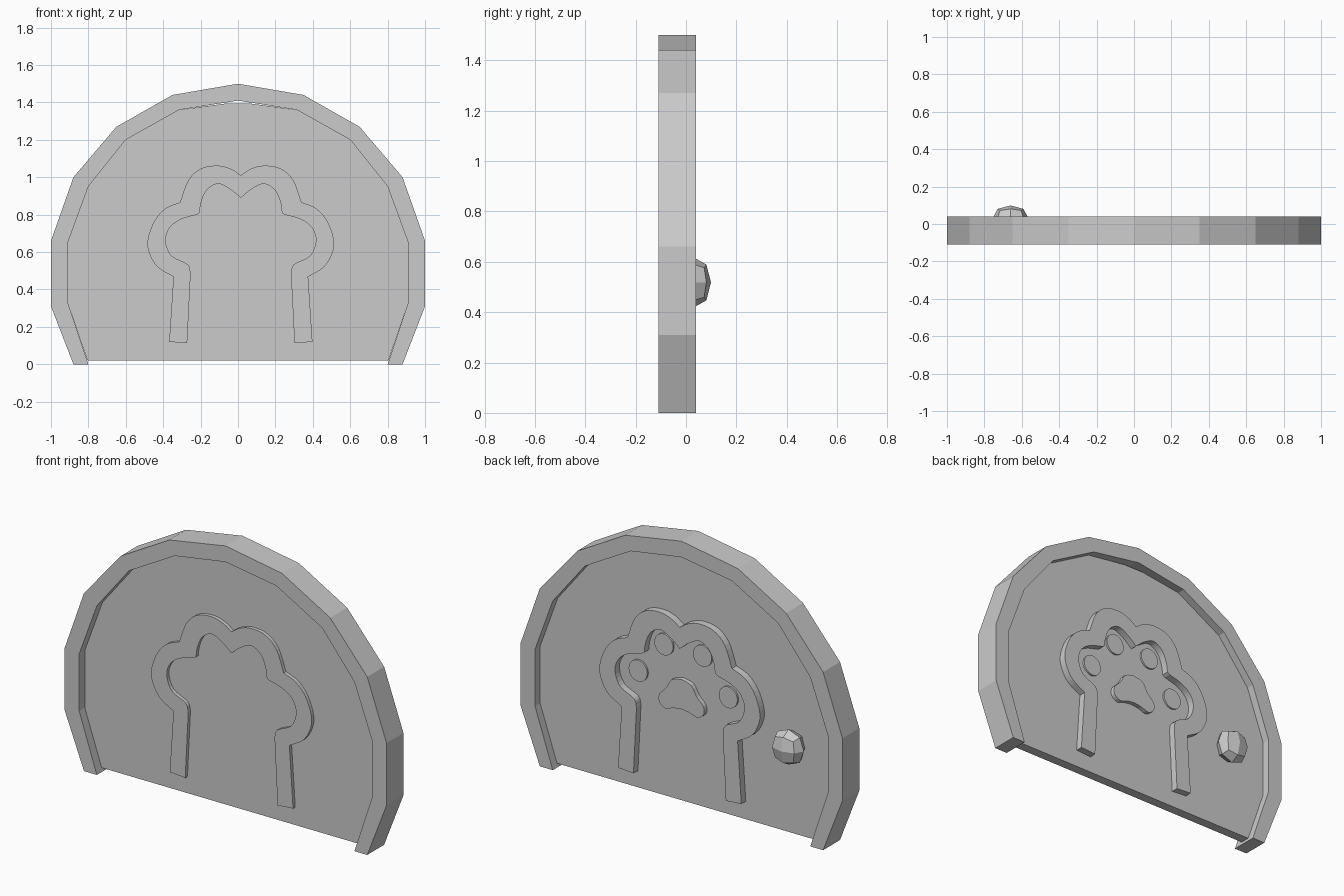
import bpy, bmesh, math
from mathutils import Vector

cube = bpy.data.objects.get("Cube")
if cube:
    bpy.data.objects.remove(cube, do_unlink=True)

grey = bpy.data.materials.new("plain_grey")
grey.use_nodes = True
grey.diffuse_color = (0.6, 0.6, 0.6, 1)
grey.node_tree.nodes["Principled BSDF"].inputs["Base Color"].default_value = (0.6, 0.6, 0.6, 1)

PAW_X = 0.015  # symmetry line of the paw motif


def finish(name, bm):
    bmesh.ops.recalc_face_normals(bm, faces=bm.faces)
    mesh = bpy.data.meshes.new(name)
    bm.to_mesh(mesh)
    bm.free()
    mesh.materials.append(grey)
    obj = bpy.data.objects.new(name, mesh)
    bpy.context.collection.objects.link(obj)
    return obj


def plate(name, outline, y0, y1, cx=0.0):
    """Extrude an (x, z) outline from y0 to y1."""
    bm = bmesh.new()
    face = bm.faces.new([bm.verts.new((cx + x, y0, z)) for x, z in outline])
    ext = bmesh.ops.extrude_face_region(bm, geom=[face])
    verts = [v for v in ext["geom"] if isinstance(v, bmesh.types.BMVert)]
    bmesh.ops.translate(bm, vec=(0, y1 - y0, 0), verts=verts)
    return finish(name, bm)


def flip(points):
    return [(-x, z) for x, z in reversed(points)]


def smooth(points, steps=4):
    """Catmull-Rom curve through the points."""
    p = [Vector(q) for q in points]
    p = [2 * p[0] - p[1]] + p + [2 * p[-1] - p[-2]]
    out = []
    for a, b, c, d in zip(p, p[1:], p[2:], p[3:]):
        for i in range(steps):
            t = i / steps
            out.append(0.5 * (2 * b + (c - a) * t + (2 * a - 5 * b + 4 * c - d) * t**2
                              + (3 * b - a - 3 * c + d) * t**3))
    return [tuple(q) for q in out] + [tuple(points[-1])]


# Arched frame: a band between two faceted outlines, open at the bottom
outer = [(0.88, 0), (1, 0.31), (1, 0.66), (0.88, 1), (0.65, 1.27), (0.35, 1.44)]
inner = [(0.80, 0), (0.91, 0.33), (0.91, 0.65), (0.80, 0.95), (0.60, 1.20), (0.315, 1.36)]
arch_out = outer + [(0, 1.5)] + flip(outer)
arch_in = inner + [(0, 1.41)] + flip(inner)
plate("arched_frame", arch_out + arch_in[::-1], -0.11, 0.04)

# Recessed panel, with a flat cut at the very top
side = [(0.805, 0.02)] + inner[1:] + [(0.06, 1.395)]
plate("panel", side + flip(side), -0.06, -0.005)

# Raised paw-shaped band, in two mirrored halves that meet at the notch
side_out = smooth([(0.36, 0.468), (0.445, 0.52), (0.49, 0.595), (0.497, 0.67),
                   (0.46, 0.77), (0.40, 0.835), (0.325, 0.866)])
top_out = smooth([(0.325, 0.866), (0.28, 0.985), (0.21, 1.048), (0.12, 1.062),
                  (0.05, 1.043), (0, 1.01)])
top_in = smooth([(0, 0.89), (0.06, 0.938), (0.124, 0.965), (0.183, 0.93),
                 (0.212, 0.865), (0.22, 0.81)])
side_in = smooth([(0.235, 0.80), (0.32, 0.775), (0.38, 0.73), (0.402, 0.66),
                  (0.37, 0.58), (0.285, 0.535), (0.268, 0.49)])
half = [(0.383, 0.12)] + side_out + top_out[1:] + top_in + side_in + [(0.287, 0.113)]
plate("paw_band_left", half, -0.08, 0.035, PAW_X)
plate("paw_band_right", flip(half), -0.08, 0.035, PAW_X)

# Paw print on the back: four toes and a pad
for sign, label in ((1, "left"), (-1, "right")):
    for u, z, toe in ((0.28, 0.68, "outer"), (0.12, 0.87, "inner")):
        ring = [(sign * u + 0.058 * math.cos(a), z + 0.06 * math.sin(a))
                for a in (math.tau * i / 24 for i in range(24))]
        plate(f"{toe}_toe_{label}", ring, -0.02, 0.005, PAW_X)
pad = smooth([(0, 0.712), (0.06, 0.695), (0.095, 0.64), (0.137, 0.595),
              (0.138, 0.55), (0.10, 0.523), (0.05, 0.538), (0, 0.545)], 3)
plate("paw_pad", pad + flip(pad)[1:-1], -0.02, 0.02, PAW_X)

# Faceted door knob on the back
bm = bmesh.new()
bmesh.ops.create_cube(bm, size=2)
for v in bm.verts:
    v.co = (v.co.x * 0.113 - 0.66, v.co.y * 0.08 + 0.032, v.co.z * 0.117 + 0.518)
knob = finish("knob", bm)
knob.modifiers.new("round", "SUBSURF").levels = 1
knob.modifiers["round"].render_levels = 1
